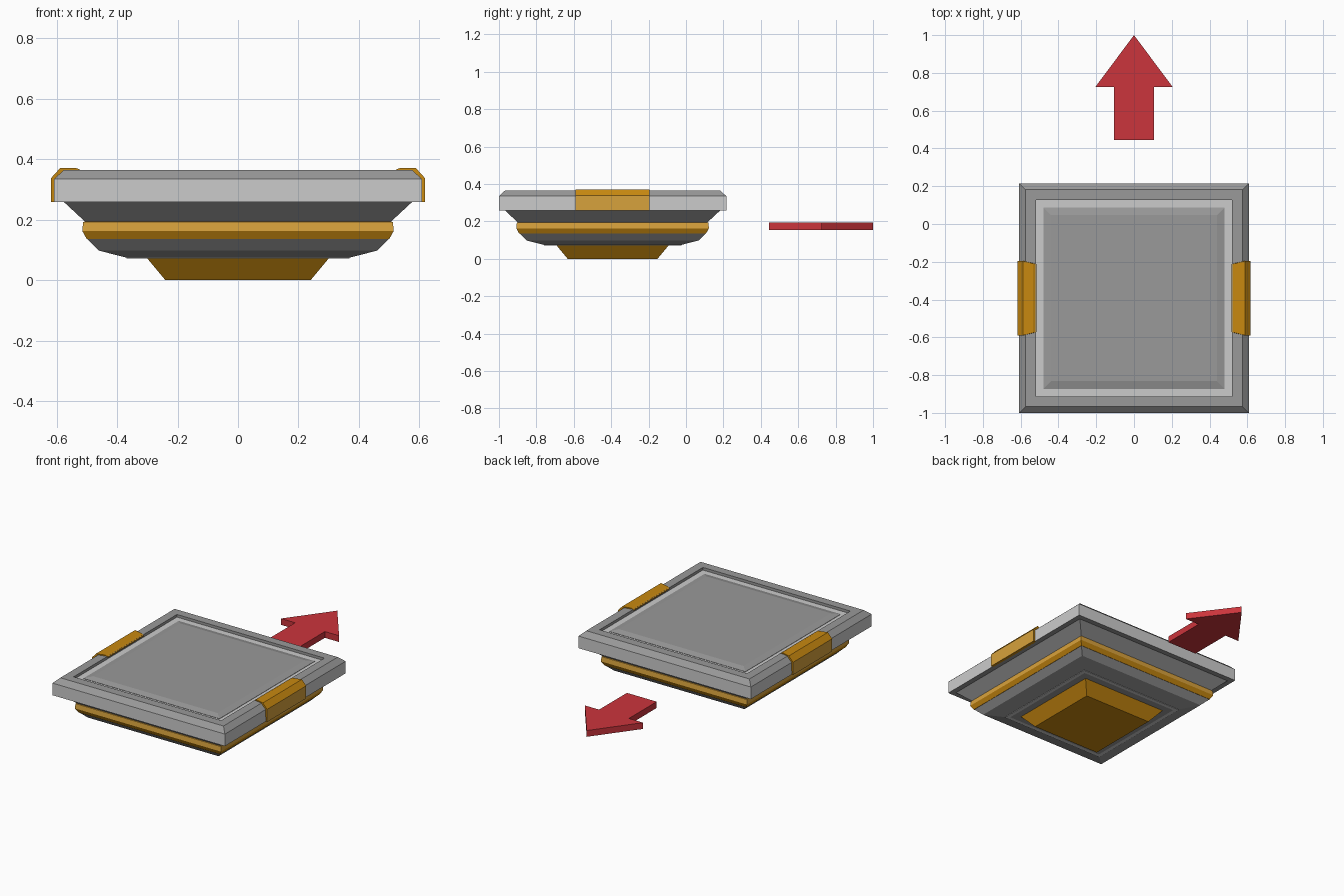
import bpy, bmesh

cube = bpy.data.objects.get("Cube")
if cube:
    bpy.data.objects.remove(cube, do_unlink=True)

CENTRE_Y = -0.3925  # middle of the square platform


def material(name, rgb):
    m = bpy.data.materials.new(name)
    m.use_nodes = True
    m.diffuse_color = (*rgb, 1)
    bsdf = next(n for n in m.node_tree.nodes if n.type == 'BSDF_PRINCIPLED')
    bsdf.inputs["Base Color"].default_value = (*rgb, 1)
    return m


GREY = material("mid grey", (0.32, 0.32, 0.32))
LIGHT = material("light grey", (0.60, 0.60, 0.60))
GOLD = material("deep gold", (0.58, 0.25, 0.005))
PALE = material("pale gold", (0.68, 0.36, 0.045))
RED = material("red", (0.60, 0.035, 0.045))


def finish(name, bm, mats):
    bmesh.ops.recalc_face_normals(bm, faces=bm.faces)
    mesh = bpy.data.meshes.new(name)
    bm.to_mesh(mesh)
    bm.free()
    for m in mats:
        mesh.materials.append(m)
    obj = bpy.data.objects.new(name, mesh)
    bpy.context.collection.objects.link(obj)
    return obj


def bridge(bm, rings, mat_ids):
    """Skin a list of vertex rings, one material index per band."""
    for a, b, mat in zip(rings, rings[1:], mat_ids):
        n = len(a)
        for i in range(n):
            j = (i + 1) % n
            bm.faces.new((a[i], a[j], b[j], b[i])).material_index = mat


def square_loft(name, profile, mats, bands=None, top=0):
    """Stack squares given as (half width, height)."""
    bm = bmesh.new()
    rings = [[bm.verts.new((sx * h, CENTRE_Y + sy * h, z))
              for sx, sy in ((-1, -1), (1, -1), (1, 1), (-1, 1))]
             for h, z in profile]
    bridge(bm, rings, bands or [0] * (len(profile) - 1))
    bm.faces.new(rings[0][::-1])
    bm.faces.new(rings[-1]).material_index = top
    return finish(name, bm, mats)


# Stepped body, from the foot upwards
square_loft("foot", [(0.24, 0), (0.30, 0.072), (0.30, 0.085)], [GOLD])
square_loft("foot_trim", [(0.345, 0.072), (0.368, 0.072), (0.368, 0.085)], [LIGHT, GREY],
            [0, 0]).data.polygons[-2].material_index = 1
square_loft("lower_hull", [(0.37, 0.075), (0.46, 0.098), (0.50, 0.138)], [GREY])
square_loft("gold_band", [(0.50, 0.136), (0.515, 0.163), (0.512, 0.193), (0.49, 0.195)],
            [GOLD, PALE], [0, 1, 1], 1)
square_loft("neck", [(0.505, 0.193), (0.575, 0.258), (0.575, 0.27)], [GREY])

# Frame with a sunken channel, then the raised panel inside it
square_loft("frame", [(0.56, 0.258), (0.608, 0.258), (0.608, 0.335), (0.575, 0.365),
                      (0.52, 0.365), (0.52, 0.348)],
            [GREY, LIGHT], [0, 1, 0, 0, 0], 1)
square_loft("top_panel", [(0.48, 0.346), (0.48, 0.35), (0.44, 0.36)], [GREY])

# Gold clips wrapping both sides of the frame: (x, z, half length)
CLIP = [(0.59, 0.258, 0.197), (0.618, 0.258, 0.197), (0.618, 0.338, 0.197),
        (0.588, 0.371, 0.197), (0.535, 0.371, 0.183), (0.515, 0.362, 0.18)]
for side, sign in (("left", 1), ("right", -1)):
    bm = bmesh.new()
    ends = [[bm.verts.new((sign * x, CENTRE_Y + e * half, z)) for x, z, half in CLIP]
            for e in (-1, 1)]
    bridge(bm, ends, [0])
    for ring in ends:
        bm.faces.new(ring)
    bm.normal_update()
    for f in bm.faces:
        if abs(f.normal.x) > 0.95 and abs(f.calc_center_median().x) > 0.61:
            f.material_index = 1
    finish(side + "_clip", bm, [GOLD, PALE])

# Direction arrow behind the platform
half_outline = [(0.105, 0.445), (0.105, 0.725), (0.205, 0.725)]
outline = half_outline + [(0, 1.0)] + [(-x, y) for x, y in reversed(half_outline)]
bm = bmesh.new()
layers = [[bm.verts.new((x, y, z)) for x, y in outline] for z in (0.155, 0.195)]
bridge(bm, layers, [0])
for ring in layers:
    bm.faces.new(ring)
finish("direction_arrow", bm, [RED])
